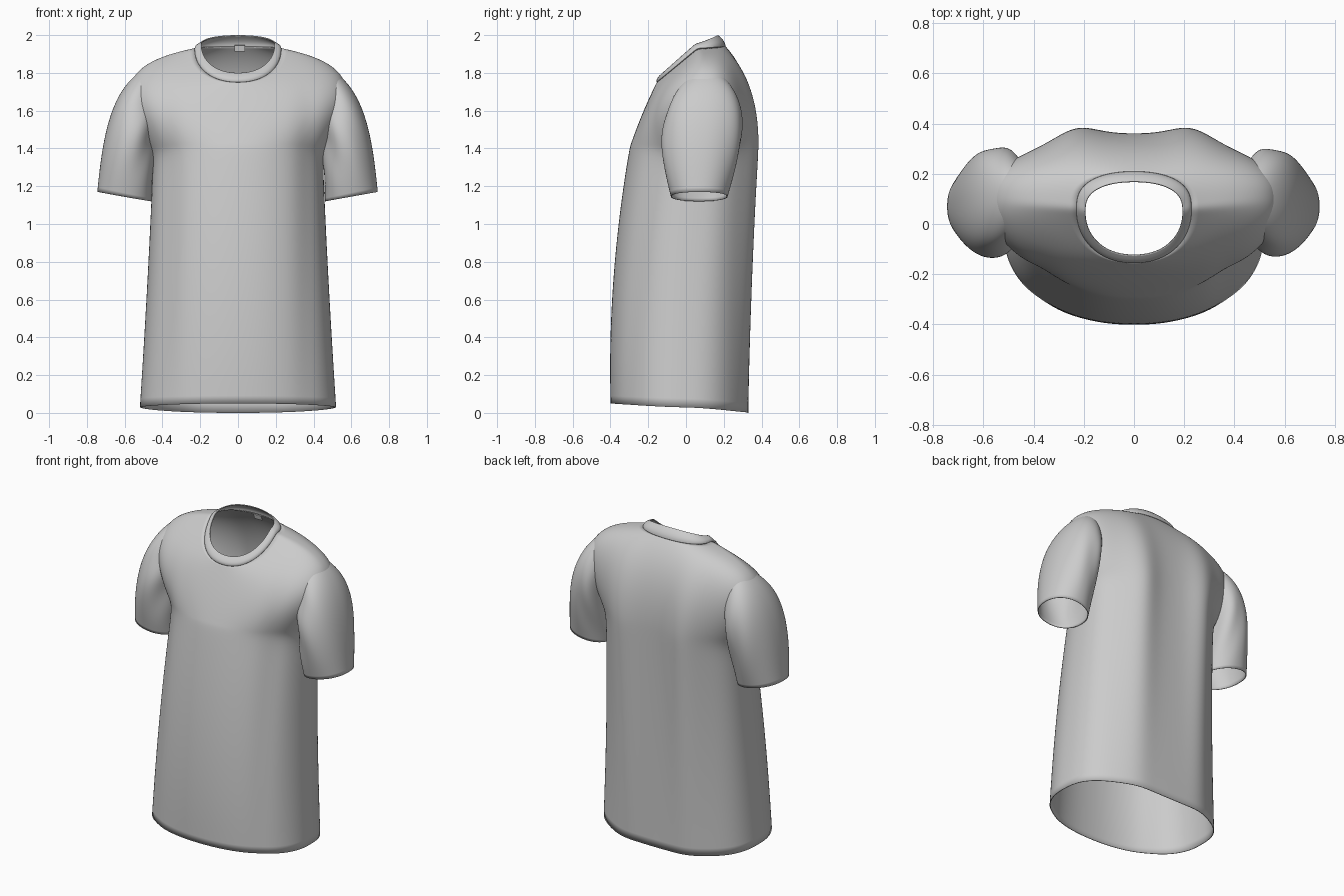
import bpy, bmesh
from math import sin, cos, pi, exp, copysign
from mathutils import Vector

cube = bpy.data.objects.get("Cube")
if cube:
    bpy.data.objects.remove(cube, do_unlink=True)

SEGMENTS = 64


def material(name, value):
    colour = (value, value, value, 1)
    mat = bpy.data.materials.new(name)
    mat.use_nodes = True
    mat.diffuse_color = colour
    mat.node_tree.nodes["Principled BSDF"].inputs["Base Color"].default_value = colour
    return mat


cotton = material("light grey cotton", 0.6)
woven = material("pale label", 0.8)


def bezier(points, t):
    """Point on a Bezier curve of any order."""
    points = [Vector(p) for p in points]
    while len(points) > 1:
        points = [a.lerp(b, t) for a, b in zip(points, points[1:])]
    return points[0]


def steps(count):
    return [i / count for i in range(count + 1)]


def angles(direction=1):
    return [direction * 2 * pi * j / SEGMENTS for j in range(SEGMENTS)]


def full(value):
    """Round a sine or cosine out to a slightly boxy oval."""
    return copysign(abs(value) ** 0.92, value)


def bump(x, centre, width):
    """Soft ridge, mirrored across the middle."""
    return exp(-((abs(x) - centre) / width) ** 2)


def loft(name, rings):
    """Skin a stack of closed rings into a thin smooth cloth tube."""
    bm = bmesh.new()
    rows = [[bm.verts.new(point) for point in ring] for ring in rings]
    for low, high in zip(rows, rows[1:]):
        for j in range(SEGMENTS):
            bm.faces.new((low[j - 1], low[j], high[j], high[j - 1]))
    mesh = bpy.data.meshes.new(name)
    bm.to_mesh(mesh)
    bm.free()
    mesh.materials.append(cotton)
    mesh.shade_smooth()
    obj = bpy.data.objects.new(name, mesh)
    bpy.context.collection.objects.link(obj)
    smooth = obj.modifiers.new("smooth", "SUBSURF")
    smooth.levels = smooth.render_levels = 2
    cloth = obj.modifiers.new("cloth", "SOLIDIFY")
    cloth.thickness = 0.005


def torso_ring(side, front, back, fold=0):
    """Oval through the side, front and back points, with drape folds."""
    ring = []
    for angle in angles():
        c, s = full(cos(angle)), full(sin(angle))
        end = back if s > 0 else front
        reach = s ** 0.8 if s > 0 else -s
        x = side.x * c
        y = side.y + (end.y - side.y) * reach
        z = side.z + (end.z - side.z) * abs(s) ** (1 + fold)
        # two broad folds beside the spine, hollows below the armpits
        if s > 0:
            y += fold * 0.055 * s * bump(x, 0.24, 0.11)
        else:
            y += fold * 0.015 * bump(x, 0.37, 0.05)
        ring.append((x, y, z))
    return ring


def panel(side, front, back, fold, count):
    return [torso_ring(bezier(side, t), bezier(front, t), bezier(back, t), fold(t))
            for t in steps(count)]


# Shared guide points where the panels meet
chest_side, chest_front, chest_back = (0.45, 0.08, 1.35), (0, -0.3, 1.4), (0, 0.36, 1.4)
neck_side, neck_front, neck_back = (0.23, 0.06, 1.93), (0, -0.155, 1.75), (0, 0.21, 1.94)

# Torso: panels from hem to chest, then the yoke up to the neck
trunk = panel([(0.52, -0.03, 0.03), (0.47, 0, 0.8), chest_side],
              [(0, -0.4, 0.05), (0, -0.42, 0.7), chest_front],
              [(0, 0.33, 0), (0, 0.34, 0.8), chest_back],
              lambda t: 0.3 + 0.7 * t, 8)
yoke = panel([chest_side, (0.58, 0.1, 1.6), (0.74, 0.1, 1.84), neck_side],
             [chest_front, (0, -0.24, 1.58), neck_front],
             [chest_back, (0, 0.37, 1.77), neck_back],
             lambda t: 1 - t, 12)
loft("shirt_body", trunk + yoke[1:])

# Flat ribbed neckband, barely proud of its seam
loft("neckband", panel([neck_side, (0.23, 0.06, 1.95), (0.195, 0.05, 1.955)],
                       [neck_front, (0, -0.165, 1.77), (0, -0.125, 1.8)],
                       [neck_back, (0, 0.21, 1.97), (0, 0.17, 2)],
                       lambda t: 0, 4))

# Sleeves: the outer guide also carries the back edge, the inner the front edge
sleeve_outer = [(0.74, 0.22, 1.17), (0.71, 0.3, 1.5), (0.66, 0.37, 1.78), (0.42, 0.18, 1.85)]
sleeve_inner = [(0.46, -0.08, 1.12), (0.45, -0.16, 1.35), (0.44, -0.15, 1.52), (0.4, 0.04, 1.6)]


def sleeve(name, side):
    rings = []
    for t in steps(10):
        outer, inner = bezier(sleeve_outer, t), bezier(sleeve_inner, t)
        middle, half = (outer + inner) / 2, (outer - inner) / 2
        ring = []
        for angle in angles(side):
            # diagonal creases fade toward the outside of the arm
            crease = 0.025 * sin(pi * t) * (1 - cos(angle))
            swell = 1 + crease * sin(5 * angle * side + 8 * t)
            c, s = swell * full(cos(angle)), swell * full(sin(angle) * side)
            ring.append((side * (middle.x + half.x * c),
                         middle.y + half.y * s,
                         middle.z + half.z * c))
        rings.append(ring)
    loft(name, rings)


sleeve("left_sleeve", 1)
sleeve("right_sleeve", -1)

# Small woven tag inside the back of the neck
bpy.ops.mesh.primitive_cube_add(size=1, location=(0.01, 0.19, 1.93), rotation=(0.35, 0, 0))
tag = bpy.context.object
tag.name = "neck_label"
tag.scale = (0.055, 0.006, 0.035)
tag.data.materials.append(woven)
